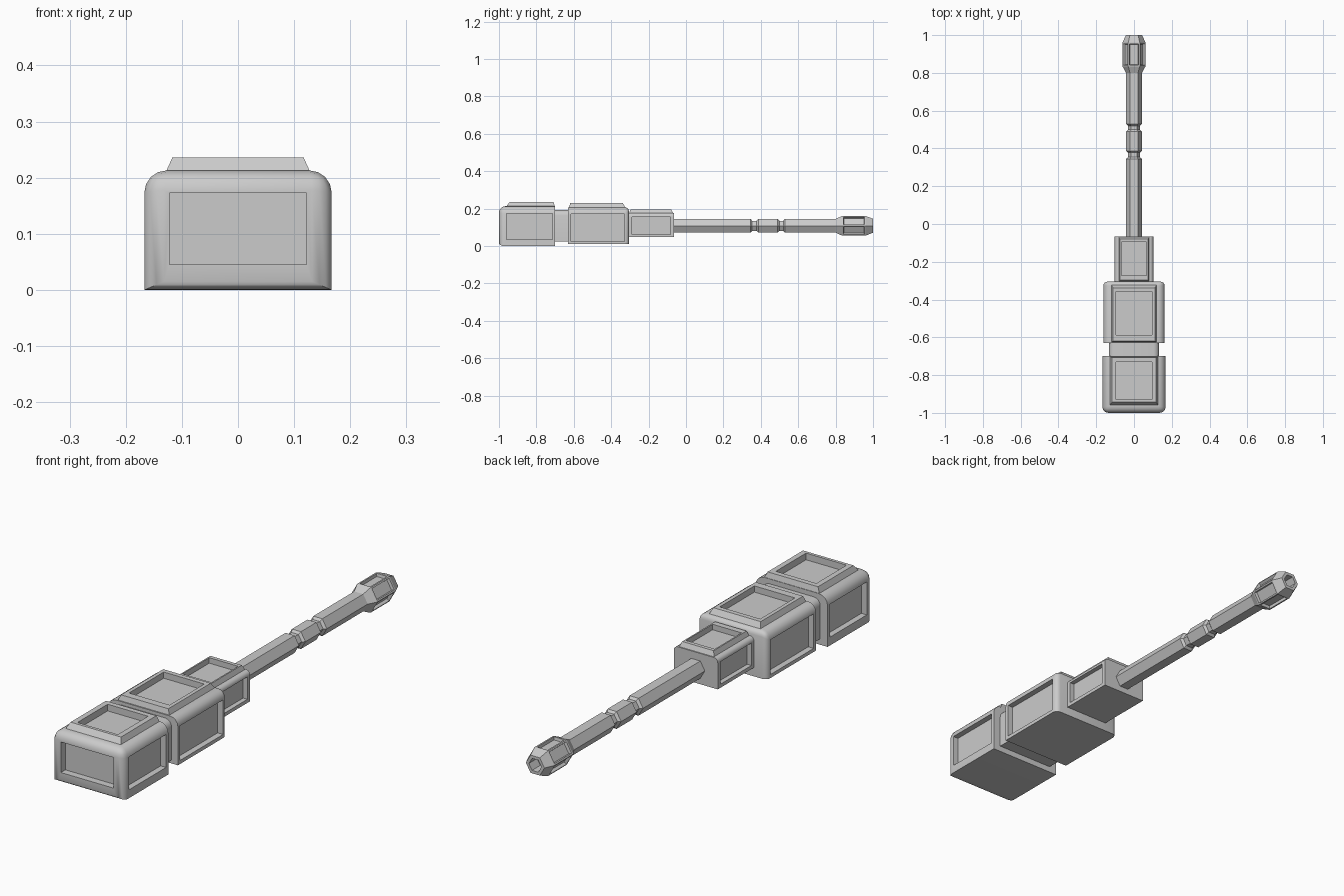
import bpy, bmesh, math
from mathutils import Matrix, Vector

if "Cube" in bpy.data.objects:
    bpy.data.objects.remove(bpy.data.objects["Cube"])


def finish(name, bm):
    bmesh.ops.recalc_face_normals(bm, faces=bm.faces)
    me = bpy.data.meshes.new(name)
    bm.to_mesh(me)
    bm.free()
    ob = bpy.data.objects.new(name, me)
    bpy.context.collection.objects.link(ob)
    return ob


def activate(ob):
    bpy.ops.object.select_all(action='DESELECT')
    ob.select_set(True)
    bpy.context.view_layer.objects.active = ob


def add_box(bm, lo, hi):
    lo, hi = Vector(lo), Vector(hi)
    m = Matrix.Translation((lo + hi) / 2) @ Matrix.Diagonal((hi - lo).to_4d())
    return bmesh.ops.create_cube(bm, size=1, matrix=m)['verts']


def rounded_box(name, lo, hi, radius):
    """radius maps edge directions (x, y, z signs) to a rounding radius."""
    bm = bmesh.new()
    add_box(bm, lo, hi)
    layer = bm.edges.layers.float.new('bevel_weight_edge')
    c = (Vector(lo) + Vector(hi)) / 2
    for e in bm.edges:
        d = (e.verts[0].co + e.verts[1].co) / 2 - c
        key = tuple(0 if abs(v) < 1e-5 else int(math.copysign(1, v)) for v in d)
        e[layer] = radius.get((abs(key[0]), key[1], key[2]), 0) / 0.05
    ob = finish(name, bm)
    bev = ob.modifiers.new('round', 'BEVEL')
    bev.limit_method, bev.width, bev.segments = 'WEIGHT', 0.05, 4
    activate(ob)
    bpy.ops.object.modifier_apply(modifier='round')
    return ob


def plate(name, w, y0, y1, z0, z1, back, front, side):
    """Raised top plate with sloping sides."""
    bm = bmesh.new()
    for v in add_box(bm, (-w, y0, z0), (w, y1, z1)):
        if v.co.z > (z0 + z1) / 2:
            v.co.y += back if v.co.y < (y0 + y1) / 2 else -front
            v.co.x -= math.copysign(side, v.co.x)
    return finish(name, bm)


def cut(targets, boxes):
    """Recess the panels into each target."""
    bm = bmesh.new()
    for lo, hi in boxes:
        add_box(bm, lo, hi)
    cutter = finish('panel_cutter', bm)
    cutter.hide_render = True
    for ob in targets:
        mod = ob.modifiers.new('panels', 'BOOLEAN')
        mod.operation, mod.solver, mod.object = 'DIFFERENCE', 'EXACT', cutter
        activate(ob)
        bpy.ops.object.modifier_apply(modifier='panels')
        bpy.ops.object.shade_smooth_by_angle(angle=math.radians(32))
    bpy.data.objects.remove(cutter)


def side_panels(w, y0, y1, z0, z1, depth):
    return [((w - depth, y0, z0), (w + 0.1, y1, z1)),
            ((-w - 0.1, y0, z0), (-w + depth, y1, z1))]


# Rear block, rounded towards the back, with side, rear and top panels
rear = rounded_box('rear_block', (-.167, -1, 0), (.167, -.70, .213),
                   {(1, 0, 1): .04, (1, -1, 0): .035, (0, -1, 1): .035, (0, -1, -1): .015})
rear_top = plate('rear_top_plate', .131, -.965, -.70, .205, .236, .022, .008, .014)
cut([rear, rear_top], side_panels(.167, -.96, -.715, .035, .173, .025) + [
    ((-.122, -1.1, .045), (.122, -.97, .173)),
    ((-.094, -.93, .208), (.094, -.73, .3))])

# Narrow neck between the two large blocks
neck = rounded_box('block_neck', (-.133, -.71, .025), (.133, -.62, .193), {(1, 0, 1): .03})
activate(neck)
bpy.ops.object.shade_smooth_by_angle(angle=math.radians(32))

# Middle block, rounded towards the muzzle
mid = rounded_box('middle_block', (-.162, -.63, .01), (.162, -.305, .207),
                  {(1, 0, 1): .035, (1, 1, 0): .022, (0, 1, 1): .022})
mid_top = plate('middle_top_plate', .122, -.627, -.32, .2, .229, .008, .018, .012)
cut([mid, mid_top], side_panels(.162, -.615, -.33, .025, .17, .025) + [
    ((-.094, -.588, .203), (.094, -.358, .3))])

# Small front block
front = rounded_box('front_block', (-.102, -.31, .047), (.102, -.065, .176), {(1, 0, 1): .018})
front_top = plate('front_top_plate', .083, -.305, -.067, .17, .196, .008, .012, .01)
cut([front, front_top], side_panels(.102, -.288, -.083, .062, .156, .02) + [
    ((-.067, -.272, .173), (.067, -.095, .3))])

# Hexagonal barrel with two grooves, flared muzzle and a bore
profile = [(-.08, .042), (.345, .042), (.354, .031), (.378, .031), (.387, .042),
           (.49, .042), (.499, .031), (.52, .031), (.529, .042), (.80, .042),
           (.835, .061), (.96, .061), (1, .043), (1, .029), (.945, .029)]
bm = bmesh.new()
rings = [[bm.verts.new((r * math.cos(i * math.pi / 3), y, .108 + r * math.sin(i * math.pi / 3)))
          for i in range(6)] for y, r in profile]
slots = []
for k, (a, b) in enumerate(zip(rings, rings[1:])):
    for i in range(6):
        j = (i + 1) % 6
        f = bm.faces.new((a[i], a[j], b[j], b[i]))
        if k == 10:
            slots.append(f)
bm.faces.new(rings[0])
bm.faces.new(rings[-1])
bmesh.ops.recalc_face_normals(bm, faces=bm.faces)
bmesh.ops.inset_individual(bm, faces=slots, thickness=.009)
bmesh.ops.inset_individual(bm, faces=slots, thickness=.003, depth=-.012)
finish('barrel', bm)
